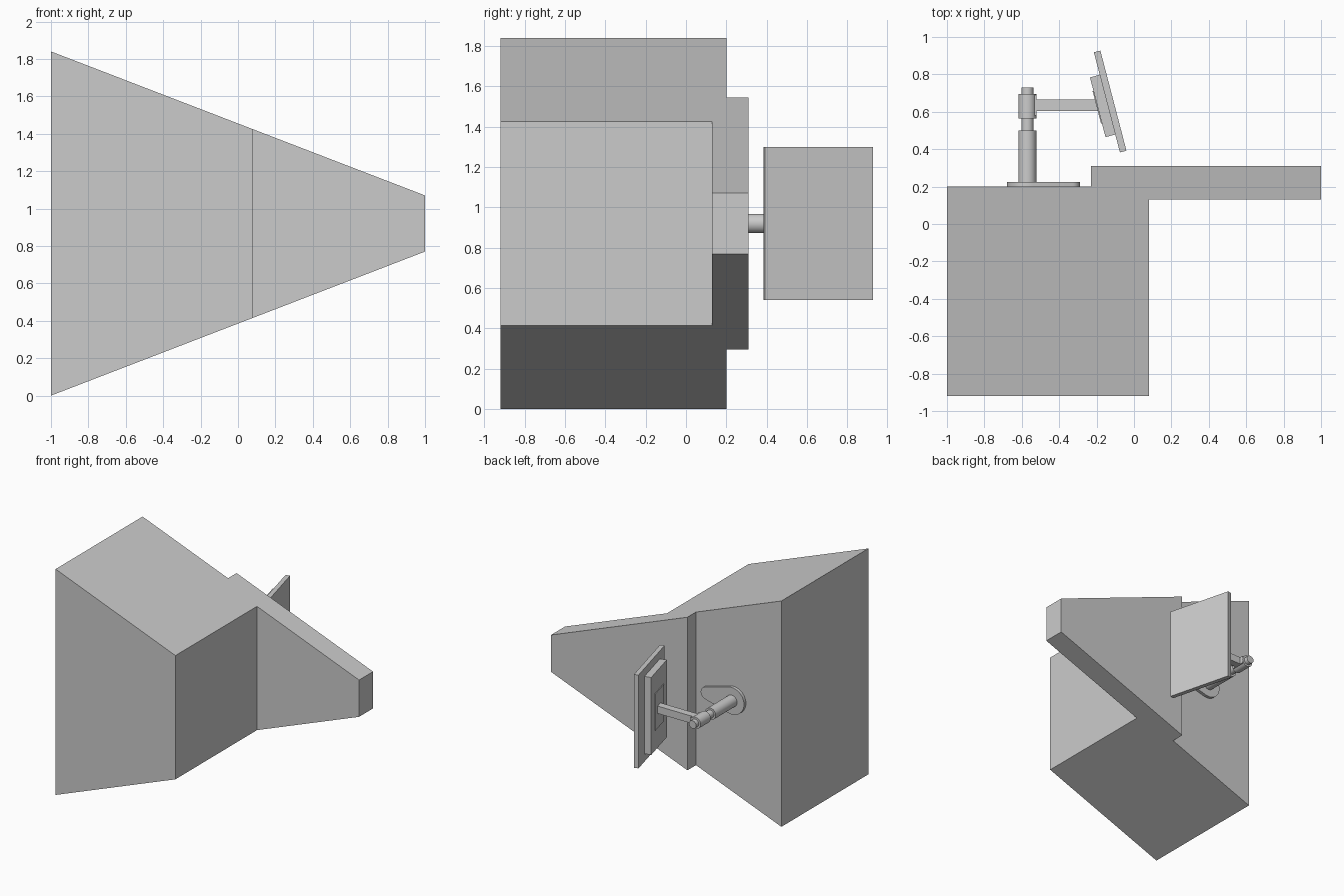
import bpy, bmesh
from math import radians, cos, sin, pi, acos
from mathutils import Matrix, Vector

if "Cube" in bpy.data.objects:
    bpy.data.objects.remove(bpy.data.objects["Cube"])

ZC = 0.92      # mid height of the model
PX = -0.57     # x of the mounting post


def finish(name, bm, smooth=False):
    bmesh.ops.recalc_face_normals(bm, faces=bm.faces[:])
    me = bpy.data.meshes.new(name)
    bm.to_mesh(me)
    bm.free()
    ob = bpy.data.objects.new(name, me)
    bpy.context.collection.objects.link(ob)
    if smooth:
        bpy.ops.object.select_all(action='DESELECT')
        ob.select_set(True)
        bpy.context.view_layer.objects.active = ob
        bpy.ops.object.shade_smooth_by_angle(angle=radians(35))
    return ob


def prism(name, bottom, top, smooth=False):
    """Solid between two matching outlines."""
    bm = bmesh.new()
    a = [bm.verts.new(p) for p in bottom]
    b = [bm.verts.new(p) for p in top]
    bm.faces.new(a)
    bm.faces.new(b)
    for i in range(len(a)):
        j = (i + 1) % len(a)
        bm.faces.new((a[i], a[j], b[j], b[i]))
    return finish(name, bm, smooth)


def box(name, size, loc, angle=0.0):
    bm = bmesh.new()
    m = Matrix.Translation(loc) @ Matrix.Rotation(angle, 4, 'Z') @ Matrix.Diagonal((*size, 1))
    bmesh.ops.create_cube(bm, size=1, matrix=m)
    return finish(name, bm)


def rod(name, r, y0, y1):
    """Cylinder along y, centred on the post axis."""
    bm = bmesh.new()
    m = Matrix.Translation((PX, (y0 + y1) / 2, ZC)) @ Matrix.Rotation(pi / 2, 4, 'X')
    bmesh.ops.create_cone(bm, cap_ends=True, segments=32, radius1=r, radius2=r,
                          depth=y1 - y0, matrix=m)
    return finish(name, bm, True)


# Tapered body: stepped plan outline with sloping top and bottom
plan = [(-1, -.92), (.08, -.92), (.08, .13), (1, .13),
        (1, .31), (-.23, .31), (-.23, .2), (-1, .2)]
prism("tapered_body",
      [(x, y, .385 * (x + 1)) for x, y in plan],
      [(x, y, 1.84 - .385 * (x + 1)) for x, y in plan])

# Teardrop base plate: hull of a large and a small circle
x1, r1, x2, r2 = PX, .11, -.34, .05
t = acos((r1 - r2) / (x2 - x1))
n = 24
outline = []
for i in range(n + 1):
    a = t + (2 * pi - 2 * t) * i / n
    outline.append((x1 + r1 * cos(a), ZC + r1 * sin(a)))
for i in range(13):
    a = -t + 2 * t * i / 12
    outline.append((x2 + r2 * cos(a), ZC + r2 * sin(a)))
prism("base_plate", [(x, .195, z) for x, z in outline],
      [(x, .225, z) for x, z in outline], True)

# Post, spindle and swivel collar
rod("post", .048, .22, .50)
rod("spindle", .032, .49, .73)
rod("swivel_collar", .048, .565, .695)

# Arm with its bracket
box("arm_bracket", (.04, .11, .06), (-.542, .635, ZC))
box("arm", (.345, .06, .06), (-.3625, .635, ZC))

# Screen, rear housing and mounting plate, turned about z
ang = radians(14.6)
turn = Matrix.Rotation(ang, 3, 'Z')
centre = Vector((-.1275, .655, ZC))
box("screen", (.036, .553, .76), centre, ang)
box("screen_housing", (.054, .33, .63), centre + turn @ Vector((-.045, -.013, 0)), ang)
box("mounting_plate", (.006, .18, .30), centre + turn @ Vector((-.074, -.013, 0)), ang)
